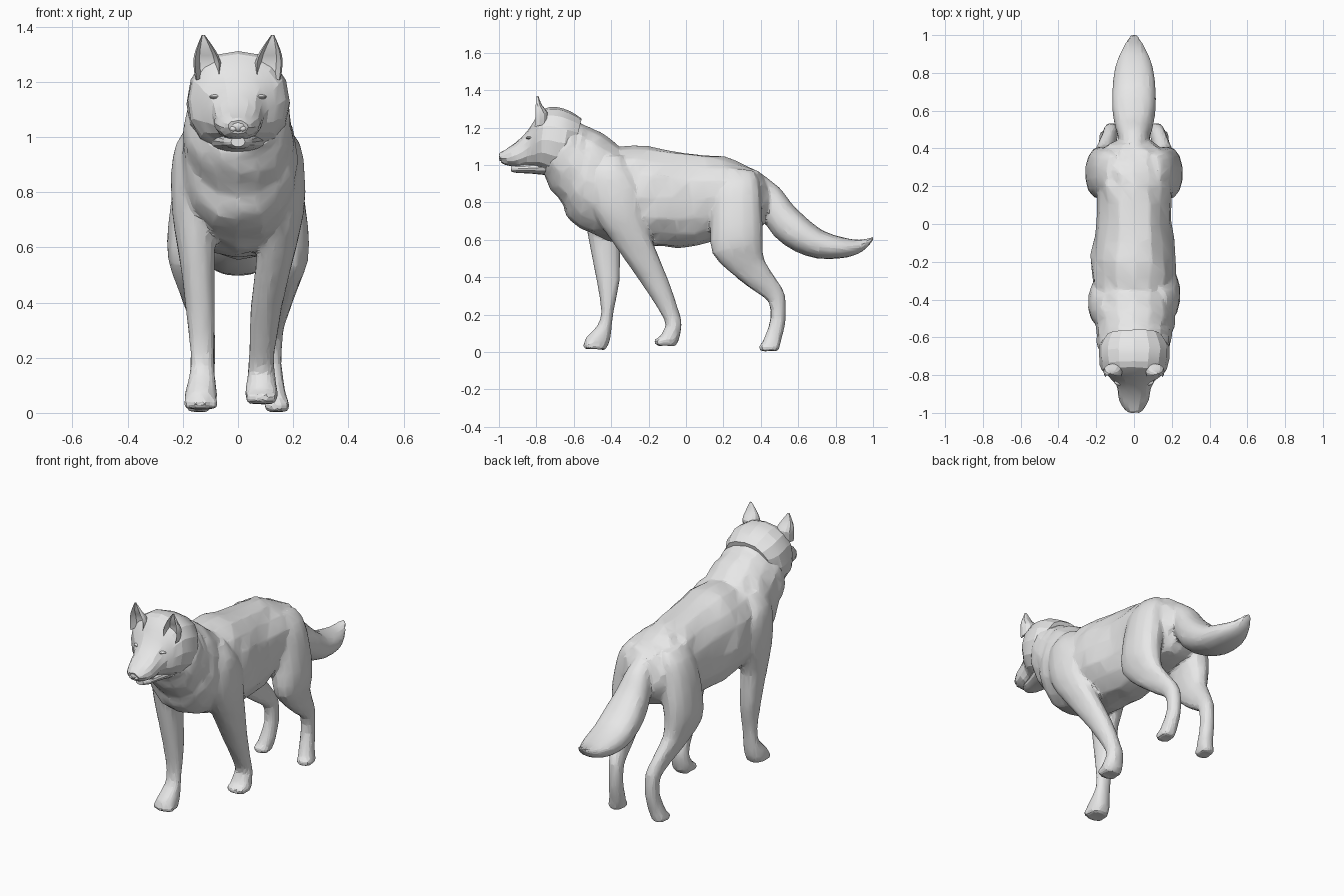
import bpy
import bmesh
import math
import random
from mathutils import Vector

random.seed(4)
UNIT = 0.01  # section tables are written in hundredths

default_cube = bpy.data.objects.get("Cube")
if default_cube:
    bpy.data.objects.remove(default_cube, do_unlink=True)

fur = bpy.data.materials.new("grey_fur")
fur.use_nodes = True
fur_colour = (0.8, 0.8, 0.8, 1)
fur.diffuse_color = fur_colour
fur.node_tree.nodes["Principled BSDF"].inputs["Base Color"].default_value = fur_colour


def choose(objects):
    """Select the given objects and make the first one active."""
    bpy.ops.object.select_all(action="DESELECT")
    for obj in objects:
        obj.select_set(True)
    bpy.context.view_layer.objects.active = objects[0]


def finish(bm, name, angle):
    """Turn a bmesh into a shaded object with the fur material."""
    bmesh.ops.recalc_face_normals(bm, faces=bm.faces)
    mesh = bpy.data.meshes.new(name)
    bm.to_mesh(mesh)
    bm.free()
    mesh.materials.append(fur)
    obj = bpy.data.objects.new(name, mesh)
    bpy.context.collection.objects.link(obj)
    choose([obj])
    bpy.ops.object.shade_smooth_by_angle(angle=math.radians(angle))
    return obj


def fuse(parts, voxel, ratio, angle):
    """Melt overlapping parts into one skin of broad facets."""
    choose(parts)
    bpy.ops.object.join()
    obj = parts[0]
    remesh = obj.modifiers.new("melt", "REMESH")
    remesh.mode = "VOXEL"
    remesh.voxel_size = voxel
    relax = obj.modifiers.new("relax", "SMOOTH")
    relax.iterations = 3
    facets = obj.modifiers.new("facets", "DECIMATE")
    facets.ratio = ratio
    bpy.ops.object.convert(target="MESH")
    bpy.ops.object.shade_smooth_by_angle(angle=math.radians(angle))


def blend(p, q, r, s, t):
    """Catmull-Rom step between q and r."""
    return 0.5 * (2 * q + (r - p) * t + (2 * p - 5 * q + 4 * r - s) * t ** 2
                  + (3 * q - p - 3 * r + s) * t ** 3)


def refine(sections, steps):
    """Add smooth in-between sections."""
    last = len(sections) - 1
    result = []
    for i in range(last):
        four = [sections[min(max(i + k, 0), last)] for k in (-1, 0, 1, 2)]
        for step in range(steps):
            result.append([blend(*v, step / steps) for v in zip(*four)])
    return result + [sections[last]]


def loft(name, sections, sides=16, steps=2, side=1, power=0.9,
         hollow=False, rough=0, angle=22):
    """Skin rings; a section is y, z of one edge, y, z of the other,
    half width and optionally the centre in x."""
    bm = bmesh.new()
    rings = []
    sections = [tuple(s) + (0,) * (6 - len(s)) for s in sections]
    for ya, za, yb, zb, width, cx in refine(sections, steps):
        ring = []
        for i in range(sides):
            t = math.tau * i / sides
            c, s = (math.copysign(abs(f) ** power, f) for f in (math.cos(t), math.sin(t)))
            if hollow and c > 0.6:
                c = -0.3
            y = (ya + yb) / 2 + c * (ya - yb) / 2
            z = (za + zb) / 2 + c * (za - zb) / 2
            jitter = Vector([random.uniform(-rough, rough) for _ in range(3)])
            ring.append(bm.verts.new((Vector((side * (cx + s * width), y, z)) + jitter) * UNIT))
        rings.append(ring)
    for low, high in zip(rings, rings[1:]):
        for i in range(sides):
            j = (i + 1) % sides
            bm.faces.new((low[i], low[j], high[j], high[i]))
    bm.faces.new(rings[0])
    bm.faces.new(rings[-1])
    return finish(bm, name, angle)


def ball(name, centre, size, angle=30):
    """Stretched sphere for small rounded forms."""
    bm = bmesh.new()
    bmesh.ops.create_uvsphere(bm, u_segments=10, v_segments=7, radius=1)
    for v in bm.verts:
        v.co = Vector([(c + a * s) * UNIT for c, a, s in zip(centre, v.co, size)])
    return finish(bm, name, angle)


# Trunk and neck, from rump to throat
body_parts = [loft("body", [
    (46, 84, 43, 74, 7),
    (42, 94, 40, 66, 14),
    (33, 100, 32, 62, 19),
    (20, 104, 20, 61, 20),
    (0, 107, 5, 56, 19.5),
    (-20, 110, -13, 56, 22.5),
    (-35, 110, -33, 58, 21.5),
    (-45, 117, -50, 63, 22),
    (-52, 121, -62, 70, 20),
    (-57, 123, -65, 78, 19.5),
    (-62, 126, -72, 87, 18.5),
    (-66, 127, -76, 94, 15),
], rough=0.8, power=0.95)]

# Tail sweeping down and back
body_parts.append(loft("tail", [
    (38, 97, 35, 80, 6),
    (50, 88, 40, 73, 8),
    (56, 80, 47, 62, 10),
    (63, 73, 58, 54, 11.5),
    (73, 65, 70, 50, 11.5),
    (85, 61, 82, 50, 10),
    (93, 60, 91, 52, 6.5),
    (98, 61, 97, 56, 3.5),
    (101, 62, 100, 60, 1.5),
]))

# Skull with cheek ruff and muzzle
loft("head", [
    (-56, 125, -62, 98, 15),
    (-62, 129, -68, 94, 18.5),
    (-69, 131, -74, 95, 18.5),
    (-76, 130, -78, 97, 17.3),
    (-80.5, 124.5, -81, 98, 13.5),
    (-85, 118, -85, 99, 9.5),
    (-91, 112, -89, 99, 8.5),
    (-97, 108, -95, 99.5, 6.5),
    (-100, 106, -98.5, 101, 3.5),
], rough=0.25, angle=15)

loft("lower_jaw", [
    (-75, 103, -74, 94.5, 10),
    (-85, 101, -84, 95.5, 6.5),
    (-90, 100.5, -90, 95.7, 5),
    (-93.5, 100, -93.5, 96.5, 2.5),
])
ball("nose", (0, -98, 104), (3, 2, 2.3))

# Paired details of the face
for word, side in (("left", 1), ("right", -1)):
    loft(word + "_ear", [
        (-83, 120, -74, 122, 4.5, 11),
        (-82.5, 126, -74, 128, 5, 11.2),
        (-81.5, 131, -77, 132, 3.6, 11.8),
        (-80, 137, -79, 137, 0.5, 12.6),
    ], sides=12, side=side, hollow=True)
    ball(word + "_eye", (side * 8, -83.5, 114.5), (2.5, 2, 0.9))
    ball(word + "_nostril_wing", (side * 1.7, -99, 103), (1.3, 0.9, 1))

# Hind legs stand level with each other
hind_leg = [
    (20, 99, 36, 97, 3, 11),
    (16, 92, 39, 92, 6.5, 13),
    (14, 82, 40, 84, 8.5, 14.5),
    (13, 66, 41, 70, 9, 16.5),
    (14, 53, 41, 59, 8, 17.5),
    (23, 43, 42, 49, 5.7, 16.3),
    (36, 33, 49, 38, 4.3, 13.8),
    (44, 27, 53, 30, 4, 12.3),
    (45.2, 18, 53.3, 17, 3.8, 12),
    (42.5, 9, 51, 7, 4.2, 13),
    (40, 3, 50, 2, 4.5, 14.2),
    (41, 1, 49, 0.5, 3.5, 14.2),
]

# The left front leg trails while the right one reaches forward
trailing_leg = [
    (-46, 105, -34, 105, 3, 14),
    (-50, 97, -31, 98, 6, 16.5),
    (-52, 86, -24, 88, 8, 16.3),
    (-49, 73, -22, 73, 8.5, 15.5),
    (-41, 61, -17, 57, 7, 14),
    (-25, 38.5, -9.5, 38.5, 5.7, 10.3),
    (-14.3, 22, -4, 22, 4.7, 8.7),
    (-11, 14, -2.3, 15, 4.9, 8.5),
    (-15, 7, -4, 6, 6, 8.5),
    (-15, 4, -6, 3, 5, 8.5),
]
reaching_leg = [
    (-49, 105, -37, 105, 3, 14),
    (-53, 97, -35, 98, 6, 16.5),
    (-55, 86, -28, 88, 8, 16.3),
    (-54, 73, -30, 73, 8.5, 15.5),
    (-52, 60, -35, 57, 6.7, 15),
    (-48, 38.5, -35.3, 38.5, 5.4, 13.7),
    (-45.3, 22, -38.7, 22, 4.3, 13),
    (-47.5, 14, -39.8, 12, 4.7, 13),
    (-54, 7, -41, 5, 6, 13.5),
    (-53, 2, -43, 1, 5.5, 13.5),
]

for name, sections, side in (
    ("left_hind_leg", hind_leg, 1),
    ("right_hind_leg", hind_leg, -1),
    ("left_front_leg", trailing_leg, 1),
    ("right_front_leg", reaching_leg, -1),
):
    body_parts.append(loft(name, sections, side=side, sides=14, rough=0.15))
    # Toes fan across the front of the paw
    front, height, _, _, half, centre = sections[-1]
    for spread in (-0.8, -0.28, 0.28, 0.8):
        reach = front + 2.5 * abs(spread)
        body_parts.append(ball(name + "_toe", (side * (centre + spread * half), reach, height + 1.5),
                               (1.8, 3, 2.4)))

# One continuous skin over trunk, tail and legs
fuse(body_parts, voxel=0.011, ratio=0.12, angle=13)
